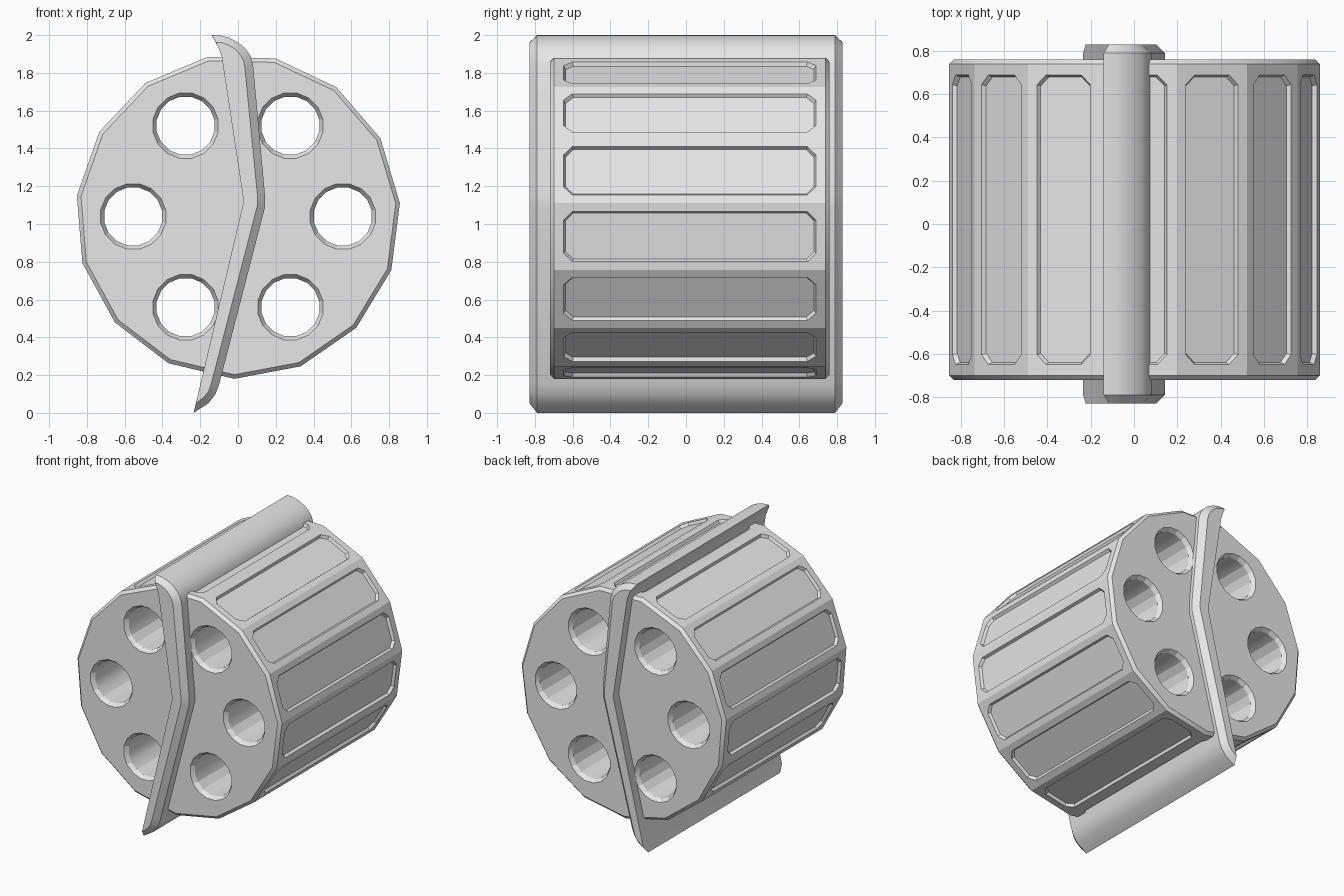
import bpy, bmesh, math
from mathutils import Vector

if "Cube" in bpy.data.objects:
    bpy.data.objects.remove(bpy.data.objects["Cube"], do_unlink=True)

grey = bpy.data.materials.new("light grey")
grey.diffuse_color = (0.8, 0.8, 0.8, 1)
grey.use_nodes = True
grey.node_tree.nodes["Principled BSDF"].inputs["Base Color"].default_value = (0.8, 0.8, 0.8, 1)

SIDES, RADIUS, START = 15, 0.86, math.radians(-91.3)
CENTRE_Z, CENTRE_Y = 1.04, 0.02
HALF_LENGTH, BEVEL = 0.74, 0.022


def finish(bm, name):
    bmesh.ops.remove_doubles(bm, verts=bm.verts, dist=1e-5)
    bmesh.ops.recalc_face_normals(bm, faces=bm.faces)
    mesh = bpy.data.meshes.new(name)
    bm.to_mesh(mesh)
    bm.free()
    mesh.materials.append(grey)
    obj = bpy.data.objects.new(name, mesh)
    bpy.context.collection.objects.link(obj)
    return obj


def smooth(obj, degrees):
    bpy.ops.object.select_all(action='DESELECT')
    obj.select_set(True)
    bpy.context.view_layer.objects.active = obj
    bpy.ops.object.shade_smooth_by_angle(angle=math.radians(degrees))


def loft(bm, rings):
    """Skin matching closed rings of points and cap both ends."""
    loops = [[bm.verts.new(p) for p in ring] for ring in rings]
    n = len(loops[0])
    for a, b in zip(loops, loops[1:]):
        for i in range(n):
            j = (i + 1) % n
            bm.faces.new((a[i], a[j], b[j], b[i]))
    bm.faces.new(loops[0])
    bm.faces.new(loops[-1])


def circle(cx, cz, r, y, n, start=0.0):
    return [Vector((cx + r * math.cos(start + i * math.tau / n), y,
                    cz + r * math.sin(start + i * math.tau / n))) for i in range(n)]


def octagon(hu, hv, c):
    return [(-hu + c, -hv), (hu - c, -hv), (hu, -hv + c), (hu, hv - c),
            (hu - c, hv), (-hu + c, hv), (-hu, hv - c), (-hu, -hv + c)]


# Drum: faceted barrel with a recessed cut-corner panel on every side
bm = bmesh.new()
y0, y1 = CENTRE_Y - HALF_LENGTH, CENTRE_Y + HALF_LENGTH
tip0 = circle(0, CENTRE_Z, RADIUS - BEVEL, y0, SIDES, START)
edge0 = circle(0, CENTRE_Z, RADIUS, y0 + BEVEL, SIDES, START)
edge1 = circle(0, CENTRE_Z, RADIUS, y1 - BEVEL, SIDES, START)
tip1 = circle(0, CENTRE_Z, RADIUS - BEVEL, y1, SIDES, START)


def face(points):
    bm.faces.new([bm.verts.new(p) for p in points])


face(tip0)
face(tip1)
for i in range(SIDES):
    j = (i + 1) % SIDES
    face((tip0[i], tip0[j], edge0[j], edge0[i]))
    face((tip1[i], tip1[j], edge1[j], edge1[i]))
    corners = [edge0[i], edge0[j], edge1[j], edge1[i]]
    mid = sum(corners, Vector()) / 4
    along = (edge0[j] - edge0[i]).normalized()
    out = Vector((mid.x, 0, mid.z - CENTRE_Z)).normalized()
    rim = [mid + along * u + Vector((0, v, 0)) for u, v in octagon(0.133, 0.668, 0.045)]
    floor = [mid + along * u + Vector((0, v, 0)) - out * 0.02
             for u, v in octagon(0.123, 0.658, 0.041)]
    face(floor)
    for k in range(8):
        m = (k + 1) % 8
        face((rim[k], rim[m], floor[m], floor[k]))
    # Frame around the panel: four strips and four corner triangles
    for k in range(4):
        face((corners[k], corners[(k + 1) % 4], rim[2 * k + 1], rim[2 * k]))
        face((corners[k], rim[2 * k], rim[(2 * k - 1) % 8]))
drum = finish(bm, "drum")

# Six through holes with chamfered mouths
bm = bmesh.new()
BORE, MOUTH, DEPTH, OVER = 0.156, 0.176, 0.03, 0.03
slope = (MOUTH - BORE) / DEPTH
for k in range(6):
    a = k * math.tau / 6
    cx, cz = 0.555 * math.cos(a), CENTRE_Z + 0.555 * math.sin(a)
    wide = MOUTH + slope * OVER
    loft(bm, [circle(cx, cz, r, y, 16, math.pi / 16) for r, y in (
        (wide, y0 - OVER), (BORE, y0 + DEPTH), (BORE, y1 - DEPTH), (wide, y1 + OVER))])
cutter = finish(bm, "hole_cutter")
cutter.hide_render = True
mod = drum.modifiers.new("holes", 'BOOLEAN')
mod.operation = 'DIFFERENCE'
mod.solver = 'EXACT'
mod.object = cutter
smooth(drum, 23.2)
bpy.ops.object.modifier_apply(modifier="holes")
bpy.data.objects.remove(cutter, do_unlink=True)
smooth(drum, 23.2)

# Bent divider plate running through the drum, with chamfered ends
full = [(-0.14, 2.0), (-0.09, 1.997), (-0.045, 1.985), (0.0, 1.962), (0.04, 1.928),
        (0.066, 1.89), (0.08, 1.84), (0.143, 1.15), (0.143, 1.09), (-0.1, 0.15),
        (-0.12, 0.098), (-0.155, 0.052), (-0.235, 0.0), (0.03, 1.12), (-0.087, 1.89),
        (-0.108, 1.945)]
inner = [(-0.116, 1.962), (-0.085, 1.96), (-0.055, 1.95), (-0.02, 1.93), (0.008, 1.9),
         (0.027, 1.87), (0.036, 1.83), (0.103, 1.15), (0.103, 1.1), (-0.14, 0.16),
         (-0.155, 0.115), (-0.178, 0.085), (-0.223, 0.05), (0.03, 1.12), (-0.087, 1.89),
         (-0.106, 1.94)]
bm = bmesh.new()
loft(bm, [[Vector((x, y, z)) for x, z in ring] for ring, y in (
    (inner, -0.828), (full, -0.788), (full, 0.788), (inner, 0.828))])
plate = finish(bm, "divider_plate")
smooth(plate, 30)
